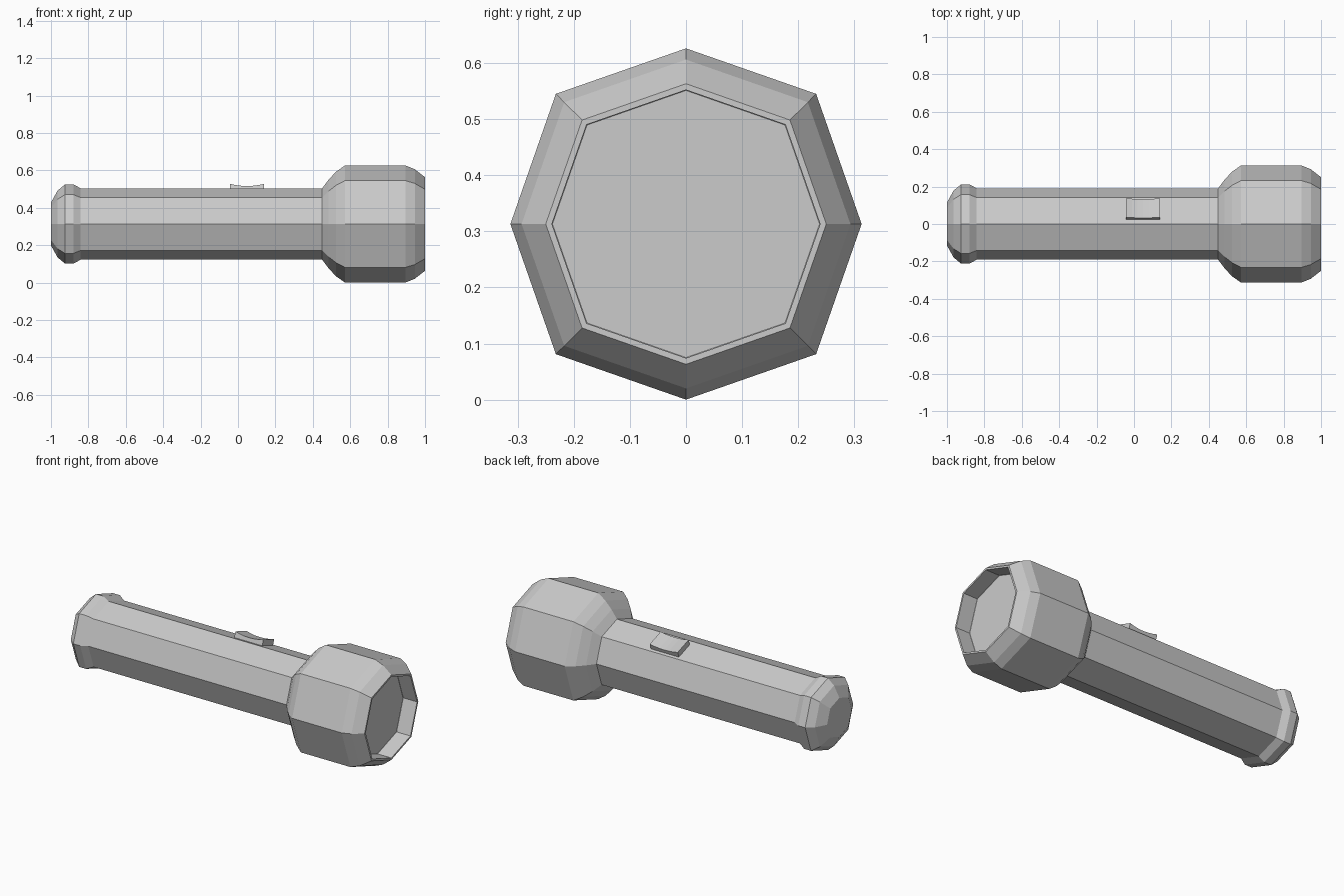
import bpy, bmesh, math
from mathutils import Matrix

if "Cube" in bpy.data.objects:
    bpy.data.objects.remove(bpy.data.objects["Cube"])

AXIS_Z = 0.313
# Eight-sided section whose diagonal corners are pushed slightly outward
SECTION = [(1, 0), (0.741, 0.741), (0, 1), (-0.741, 0.741),
           (-1, 0), (-0.741, -0.741), (0, -1), (0.741, -0.741)]


def finish(name, bm):
    bmesh.ops.recalc_face_normals(bm, faces=bm.faces)
    mesh = bpy.data.meshes.new(name)
    bm.to_mesh(mesh)
    bm.free()
    obj = bpy.data.objects.new(name, mesh)
    bpy.context.collection.objects.link(obj)
    return obj


def loft(name, profile, cap_start=False, cap_end=False):
    """Sweep the octagonal section along x through (x, radius) stations."""
    bm = bmesh.new()
    rings = [[bm.verts.new((x, r * y, AXIS_Z + r * z)) for y, z in SECTION]
             for x, r in profile]
    for a, b in zip(rings, rings[1:]):
        for i in range(8):
            j = (i + 1) % 8
            bm.faces.new((a[i], a[j], b[j], b[i]))
    if cap_start:
        bm.faces.new(rings[0])
    if cap_end:
        bm.faces.new(rings[-1])
    return finish(name, bm)


# Handle with rounded tail, flared head, and recessed lens
loft("tail_cap", [(-1, 0.115), (-0.965, 0.178), (-0.925, 0.212),
                  (-0.88, 0.212), (-0.842, 0.191)], cap_start=True)
loft("handle", [(-0.842, 0.191), (0.45, 0.191)])
loft("head", [(0.45, 0.191), (0.485, 0.238), (0.525, 0.28), (0.572, 0.313),
              (0.895, 0.313), (0.945, 0.293), (1, 0.25), (1, 0.239),
              (0.91, 0.239)])
loft("lens", [(0.91, 0.239), (0.909, 0.238)], cap_end=True)

# Thumb switch: a slab with a dished top, lying on the upper rear facet
bm = bmesh.new()
half_len, half_wid, height, dip = 0.091, 0.0535, 0.034, 0.012
steps = 6
outline = [(half_len, -0.01), (-half_len, -0.01)]
for k in range(steps + 1):
    t = -1 + 2 * k / steps
    outline.append((t * half_len, height - dip * (1 - t * t)))
side_a = bm.faces.new([bm.verts.new((x, -half_wid, z)) for x, z in outline])
ext = bmesh.ops.extrude_face_region(bm, geom=[side_a], use_keep_orig=True)
moved = [g for g in ext["geom"] if isinstance(g, bmesh.types.BMVert)]
bmesh.ops.translate(bm, verts=moved, vec=(0, 2 * half_wid, 0))
tilt = math.atan2(1 - 0.741, 0.741)
mid_y = 0.0755
facet_z = AXIS_Z + 0.191 - mid_y * math.tan(tilt)
bm.transform(Matrix.Translation((0.049, mid_y, facet_z)) @ Matrix.Rotation(-tilt, 4, 'X'))
finish("thumb_switch", bm)
